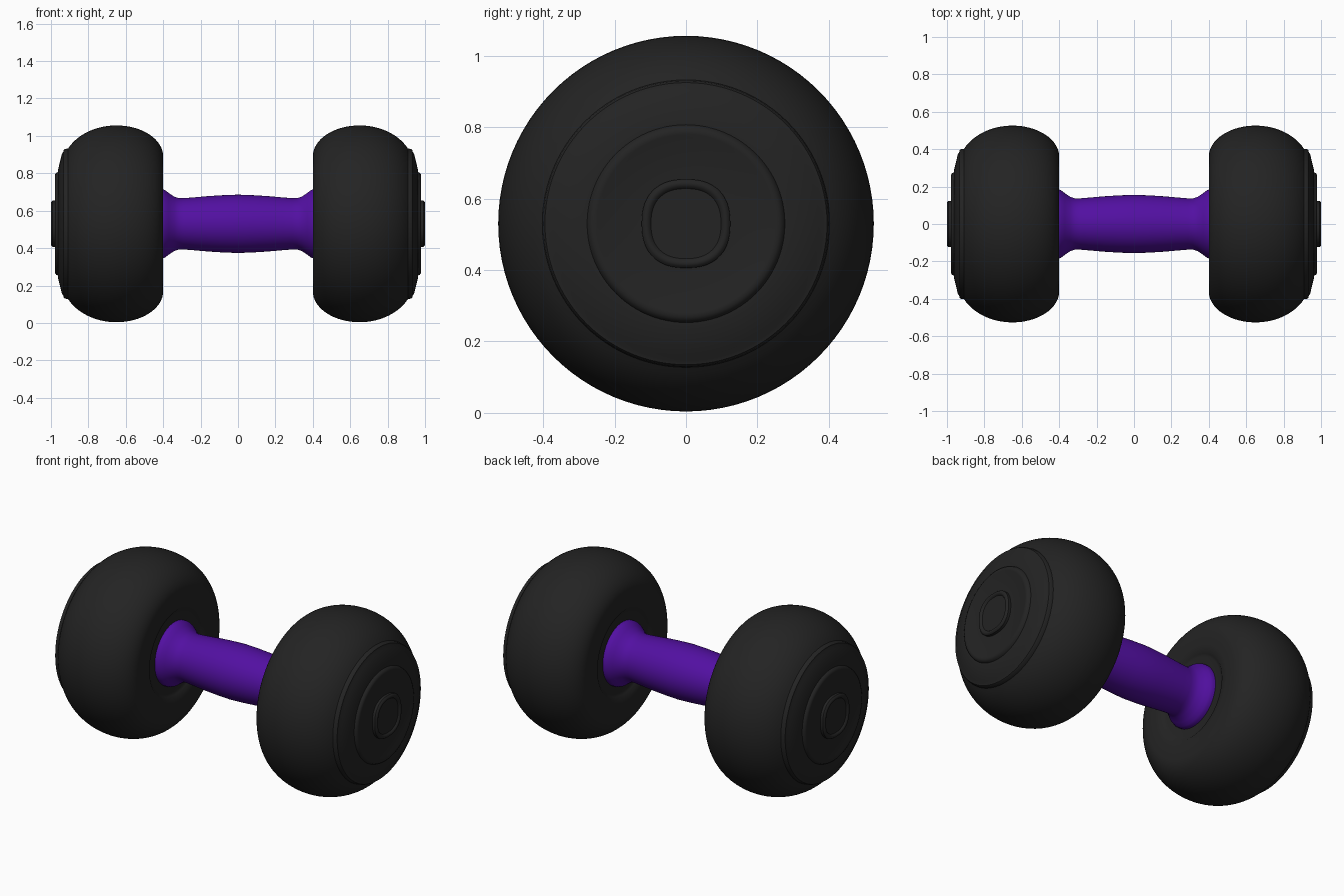
import bpy
import math

old = bpy.data.objects.get("Cube")
if old:
    bpy.data.objects.remove(old, do_unlink=True)

AXIS_Z = 0.53


def make_material(name, color):
    mat = bpy.data.materials.new(name)
    mat.use_nodes = True
    mat.diffuse_color = color
    bsdf = mat.node_tree.nodes["Principled BSDF"]
    bsdf.inputs["Base Color"].default_value = color
    bsdf.inputs["Roughness"].default_value = 0.6
    return mat


black = make_material("black rubber", (0.017, 0.017, 0.017, 1))
purple = make_material("purple grip", (0.085, 0.005, 0.36, 1))


def lathe(name, profile, mat, side=1, segments=96, power=2.0):
    """Spin (x, radius) points about the bar axis; power above 2 squares the section."""
    verts, faces = [], []
    for x, r in profile:
        for i in range(segments):
            a = math.tau * i / segments
            c, s = math.cos(a), math.sin(a)
            k = r / (abs(c) ** power + abs(s) ** power) ** (1 / power)
            verts.append((side * x, k * c, k * s))
    for j in range(len(profile) - 1):
        for i in range(segments):
            n = (i + 1) % segments
            a, b = j * segments, (j + 1) * segments
            faces.append((a + i, a + n, b + n, b + i))
    # Close both ends
    faces.append(tuple(reversed(range(segments))))
    faces.append(tuple(range(len(verts) - segments, len(verts))))
    if side > 0:
        faces = [tuple(reversed(f)) for f in faces]
    mesh = bpy.data.meshes.new(name)
    mesh.from_pydata(verts, [], [tuple(reversed(f)) for f in faces])
    mesh.materials.append(mat)
    obj = bpy.data.objects.new(name, mesh)
    bpy.context.collection.objects.link(obj)
    obj.location.z = AXIS_Z
    bpy.ops.object.select_all(action="DESELECT")
    obj.select_set(True)
    bpy.context.view_layer.objects.active = obj
    bpy.ops.object.shade_smooth_by_angle(angle=math.radians(40))
    return obj


def arc(cx, cr, rx, rr, start, end, steps):
    """Elliptical run of profile points, angles in degrees."""
    angles = [math.radians(start + (end - start) * i / steps) for i in range(steps + 1)]
    return [(cx + rx * math.cos(a), cr + rr * math.sin(a)) for a in angles]


# Rounded weight: shallow inner dish, bulging tread, stepped outer face
weight_profile = (
    [(0.42, 0.1), (0.42, 0.23), (0.415, 0.245), (0.403, 0.26), (0.402, 0.3)]
    + arc(0.65, 0.36, 0.25, 0.166, 180, 90, 16)
    + arc(0.65, 0.3, 0.29, 0.226, 87, 27, 12)
    + [(0.925, 0.4), (0.932, 0.395), (0.934, 0.385), (0.942, 0.372),
       (0.962, 0.29), (0.962, 0.277), (0.973, 0.272), (0.979, 0.262),
       (0.979, 0.25), (0.975, 0.24), (0.975, 0.1)]
)

# Badge rim with a sunken centre
badge_profile = [(0.96, 0.124), (0.991, 0.124), (0.998, 0.118), (1.0, 0.112),
                 (0.998, 0.104), (0.99, 0.098), (0.99, 0.04)]

for label, side in (("left", 1), ("right", -1)):
    lathe(label + "_weight", weight_profile, black, side)
    lathe(label + "_badge", badge_profile, black, side, power=2.4)

# Contoured grip: swollen middle, narrow necks, flared collars
half = [(0.08, 0.153), (0.16, 0.148), (0.24, 0.141), (0.29, 0.137), (0.315, 0.137),
        (0.34, 0.145), (0.37, 0.165), (0.39, 0.18), (0.405, 0.186), (0.43, 0.186)]
grip_profile = [(-x, r) for x, r in reversed(half)] + [(0, 0.156)] + half
lathe("grip", grip_profile, purple)
